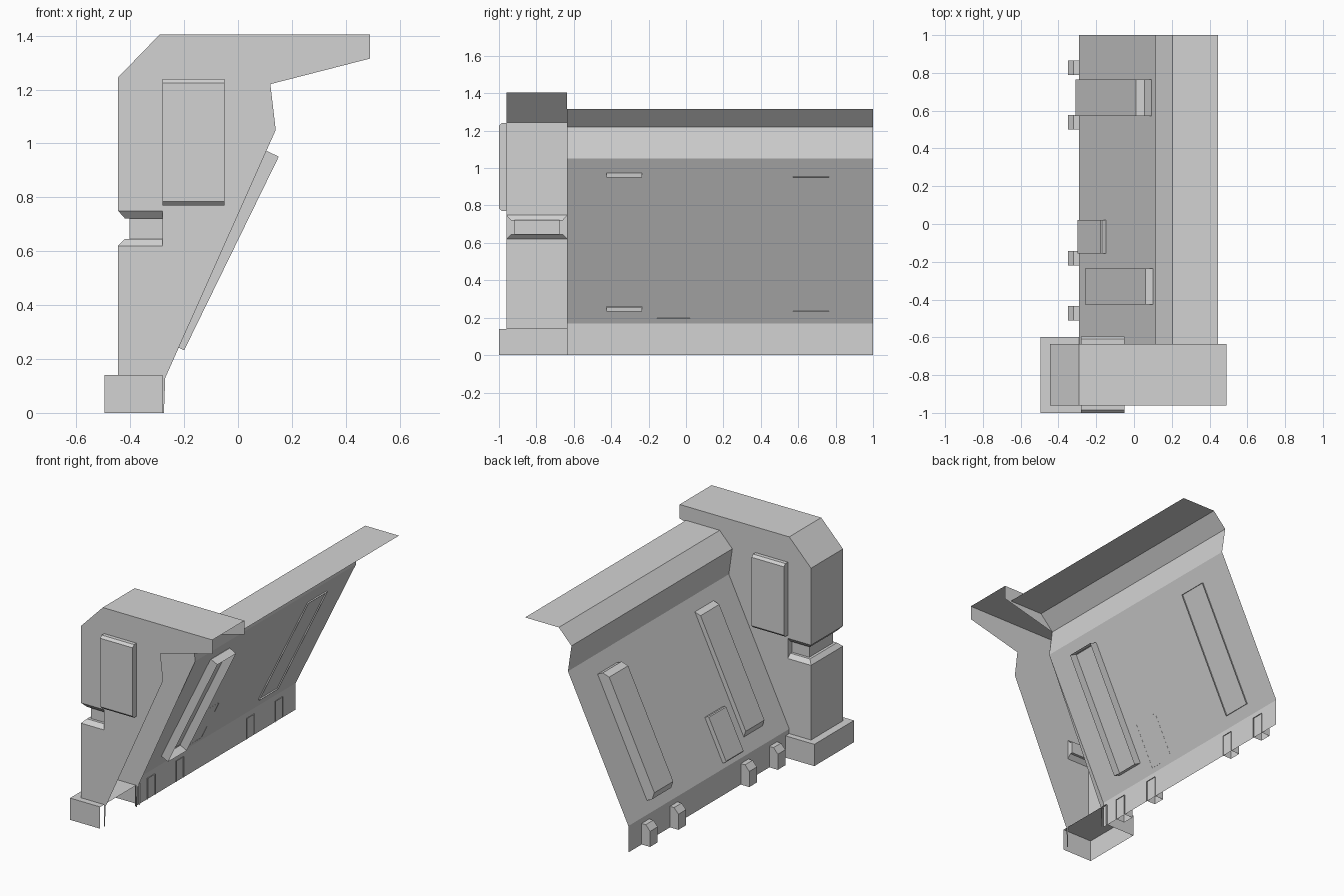
import bpy, bmesh
from mathutils import Vector

if "Cube" in bpy.data.objects:
    bpy.data.objects.remove(bpy.data.objects["Cube"], do_unlink=True)

GREY = (0.65, 0.65, 0.65, 1)
mat = bpy.data.materials.new("plain grey")
mat.use_nodes = True
mat.diffuse_color = GREY
mat.node_tree.nodes["Principled BSDF"].inputs["Base Color"].default_value = GREY


def finish(name, bm):
    bmesh.ops.recalc_face_normals(bm, faces=bm.faces[:])
    mesh = bpy.data.meshes.new(name)
    bm.to_mesh(mesh)
    bm.free()
    mesh.materials.append(mat)
    obj = bpy.data.objects.new(name, mesh)
    bpy.context.collection.objects.link(obj)
    return obj


def extrude(name, pts, start, end, axis="y", caps=True, skip=()):
    """Sweep a profile along an axis; edges listed in skip stay open."""
    bm = bmesh.new()

    def ring(t):
        if axis == "y":
            return [bm.verts.new((a, t, b)) for a, b in pts]
        return [bm.verts.new((t, a, b)) for a, b in pts]

    r0, r1 = ring(start), ring(end)
    n = len(pts)
    for i in range(n):
        if i not in skip:
            j = (i + 1) % n
            bm.faces.new((r0[i], r0[j], r1[j], r1[i]))
    if caps:
        bm.faces.new(r0)
        bm.faces.new(r1[::-1])
    return finish(name, bm)


FRONT, BACK = -0.96, -0.635
OUT, INNER = -0.445, -0.28

# Sloping wall sheet with an overhanging lip
sheet = [(-0.29, 0), (-0.29, 0.17), (0.14, 1.05), (0.115, 1.22),
         (0.205, 1.315), (0.445, 1.315)]
extrude("wall_sheet", sheet, BACK, 1, caps=False, skip=(5,))

# End pillar, open towards the inside of the wall
pillar = [(OUT, 0.14), (OUT, 0.62), (INNER, 0.62), (INNER, 0.75),
          (OUT, 0.75), (OUT, 1.245), (-0.29, 1.405), (0.49, 1.405),
          (0.49, 1.315), (0.12, 1.22), (0.14, 1.05), (-0.27, 0.13),
          (-0.275, 0), (INNER, 0), (INNER, 0.14)]
closed = (0, 4, 5, 6)
extrude("pillar", pillar, FRONT, BACK,
        skip=[i for i in range(len(pillar)) if i not in closed])

# Recessed neck around the pillar's outer half
bm = bmesh.new()
rings = []
for z, i in [(0.62, 0), (0.645, 0.025), (0.645, 0.042),
             (0.722, 0.042), (0.722, 0.025), (0.75, 0)]:
    path = [(INNER, FRONT + i), (OUT + i, FRONT + i),
            (OUT + i, BACK - i), (INNER, BACK - i)]
    rings.append([bm.verts.new((x, y, z)) for x, y in path])
for a, b in zip(rings, rings[1:]):
    for k in range(3):
        bm.faces.new((a[k], a[k + 1], b[k + 1], b[k]))
for k in (0, 3):
    bm.faces.new([r[k] for r in rings])
finish("pillar_neck", bm)

# Pillar foot, open below and inside
foot = [(INNER, 0), (-0.495, 0), (-0.495, 0.14), (INNER, 0.14)]
extrude("pillar_foot", foot, -1, -0.597, skip=(0, 3))

# Raised panels on both faces of the pillar
for name, y, s in (("front_panel", FRONT, -1), ("back_panel", BACK, 1)):
    prof = [(0, 0.77), (0.025, 0.77), (0.04, 0.785),
            (0.04, 1.225), (0.025, 1.24), (0, 1.24)]
    extrude(name, [(y + s * a, z) for a, z in prof], INNER, -0.05,
            axis="x", skip=(5,))

# Bars lying on the slope, open at the back
along = (Vector(sheet[2]) - Vector(sheet[1])).normalized()
out = Vector((-along.y, along.x))


def slope_bar(name, corner, length, height, bevel, y0, y1):
    prof = [(0, 0), (0, height - bevel), (bevel, height),
            (length - bevel, height), (length, height - bevel), (length, 0)]
    pts = [Vector(corner) + along * a + out * h for a, h in prof]
    extrude(name, pts, y0, y1, skip=(5,))


slope_bar("front_bar", (-0.2, 0.232), 0.8, 0.084, 0.034, -0.425, -0.235)
slope_bar("rear_bar", (-0.25, 0.232), 0.8, 0.084, 0.034, 0.573, 0.765)
slope_bar("small_plate", (-0.276, 0.197), 0.29, 0.03, 0.006, -0.155, 0.022)

# Bevelled blocks along the bottom edge
block = [(-0.285, 0), (-0.285, 0.135), (-0.32, 0.135), (-0.35, 0.1), (-0.35, 0)]
for n, y in enumerate((-0.51, -0.22, 0.5, 0.788)):
    extrude(f"edge_block_{n + 1}", block, y, y + 0.077, skip=(0, 4))
